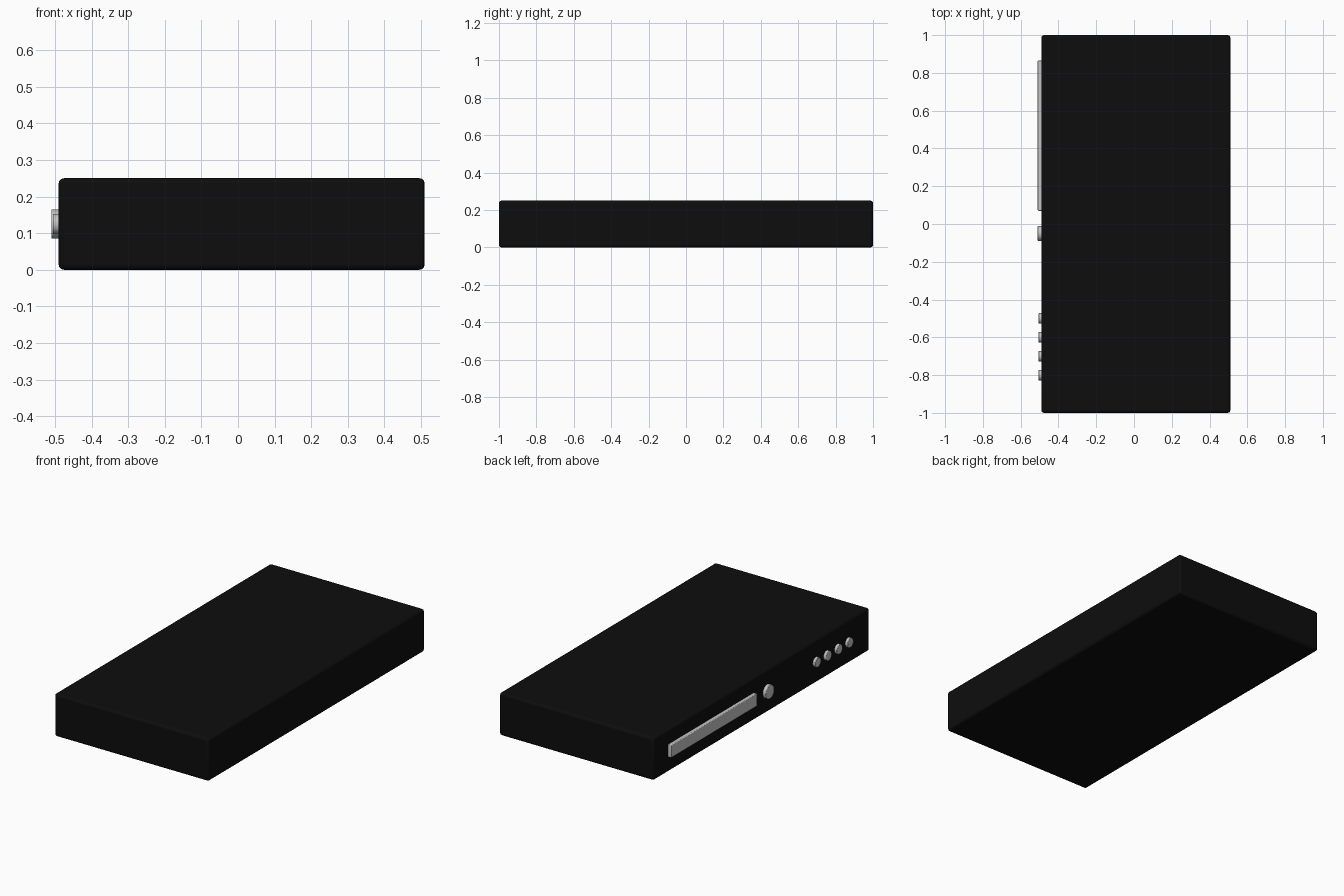
import bpy, math

if "Cube" in bpy.data.objects:
    bpy.data.objects.remove(bpy.data.objects["Cube"])


def material(name, rgb):
    m = bpy.data.materials.new(name)
    m.diffuse_color = (*rgb, 1)
    m.use_nodes = True
    m.node_tree.nodes["Principled BSDF"].inputs["Base Color"].default_value = m.diffuse_color
    return m


black = material("black_plastic", (0.004, 0.004, 0.004))
silver = material("silver_metal", (0.56, 0.56, 0.56))


def finish(obj, name, mat, bevel, segments):
    obj.name = name
    obj.data.materials.append(mat)
    mod = obj.modifiers.new("soft_edges", "BEVEL")
    mod.width = bevel
    mod.segments = segments
    mod.limit_method = 'ANGLE'
    mod.angle_limit = math.radians(40)
    bpy.ops.object.shade_smooth_by_angle(angle=math.radians(35))


def box(name, lo, hi, mat, bevel, segments=3):
    centre = [(a + b) / 2 for a, b in zip(lo, hi)]
    bpy.ops.mesh.primitive_cube_add(size=1, location=centre)
    obj = bpy.context.object
    obj.scale = [b - a for a, b in zip(lo, hi)]
    bpy.ops.object.transform_apply(location=False, rotation=False, scale=True)
    finish(obj, name, mat, bevel, segments)


def button(name, y, radius, outer_x):
    # short disc pointing out of the panel, slightly sunk into the body
    inner_x = -0.48
    bpy.ops.mesh.primitive_cylinder_add(
        vertices=32, radius=radius, depth=inner_x - outer_x,
        location=((inner_x + outer_x) / 2, y, 0.125),
        rotation=(0, math.pi / 2, 0))
    finish(bpy.context.object, name, silver, 0.003, 2)


# main case
box("case", (-0.49, -1, 0), (0.51, 1, 0.25), black, 0.014)

# disc tray on the control panel
box("disc_tray", (-0.51, 0.07, 0.088), (-0.48, 0.865, 0.163), silver, 0.004, 2)

# large power button and the row of small buttons
button("power_button", -0.05, 0.04, -0.51)
for i in range(4):
    button(f"small_button_{i + 1}", -0.5 - 0.1 * i, 0.028, -0.506)
